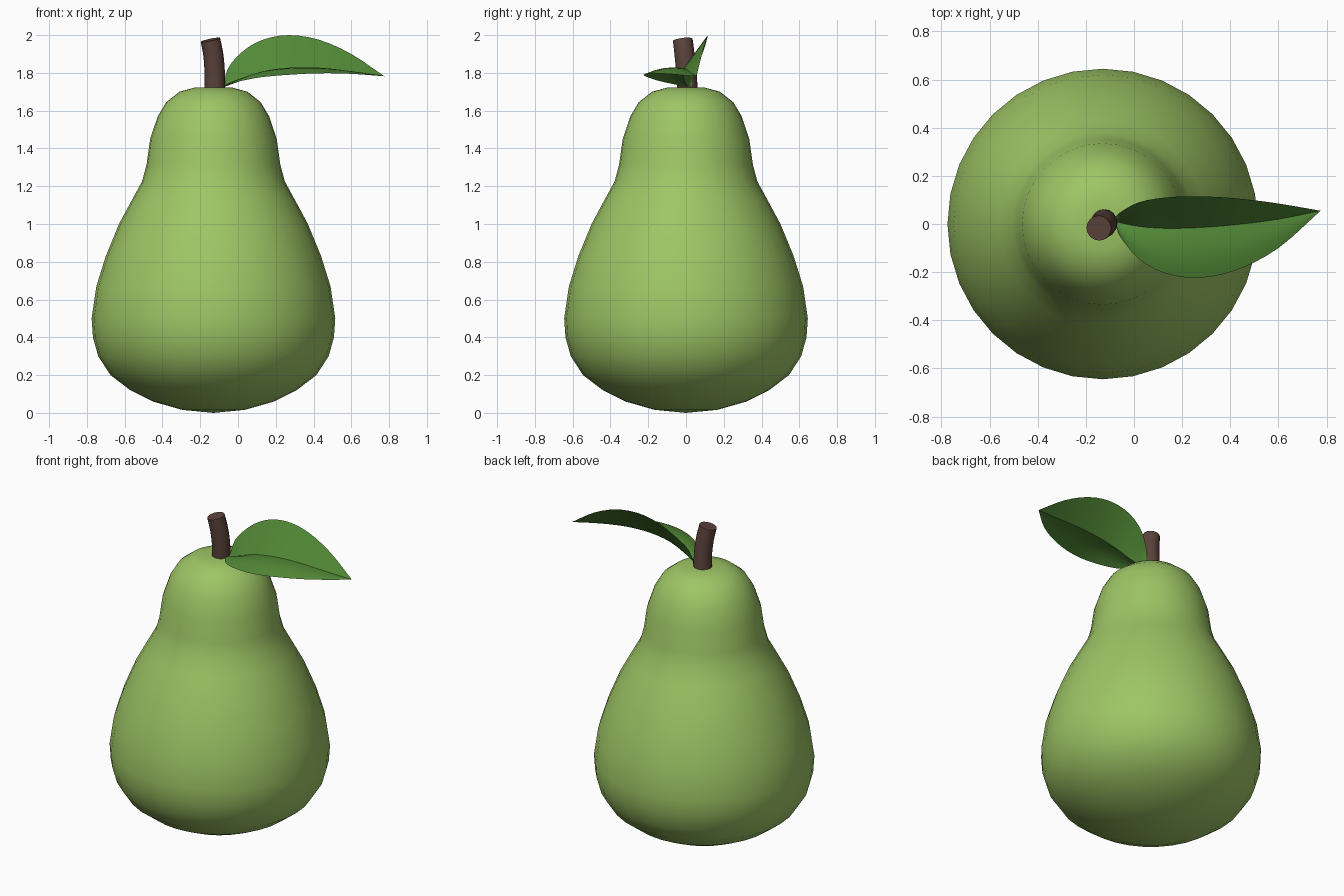
import bpy, bmesh, math
from mathutils import Vector

cube = bpy.data.objects.get("Cube")
if cube:
    bpy.data.objects.remove(cube, do_unlink=True)


def material(name, rgb):
    m = bpy.data.materials.new(name)
    m.use_nodes = True
    m.diffuse_color = (*rgb, 1)
    bsdf = m.node_tree.nodes["Principled BSDF"]
    bsdf.inputs["Base Color"].default_value = (*rgb, 1)
    bsdf.inputs["Roughness"].default_value = 0.7
    return m


def smooth_path(points, steps):
    """Catmull-Rom curve through the points."""
    p = [Vector(q) for q in points]
    p = [p[0] * 2 - p[1]] + p + [p[-1] * 2 - p[-2]]
    out = []
    for a, b, c, d in zip(p, p[1:], p[2:], p[3:]):
        for s in range(steps):
            t = s / steps
            out.append(0.5 * (2 * b + (c - a) * t + (2 * a - 5 * b + 4 * c - d) * t ** 2
                              + (3 * b - a - 3 * c + d) * t ** 3))
    return out + [p[-2]]


def loft(name, rings, mat, closed=True, capped=False, angle=40):
    """Skin a list of equally long rings, or of open rows."""
    bm = bmesh.new()
    rows = [[bm.verts.new(co) for co in ring] for ring in rings]
    n = len(rows[0])
    for low, high in zip(rows, rows[1:]):
        for j in range(n if closed else n - 1):
            k = (j + 1) % n
            bm.faces.new((low[j], low[k], high[k], high[j]))
    if capped:
        bm.faces.new(rows[0][::-1])
        bm.faces.new(rows[-1])
    bmesh.ops.remove_doubles(bm, verts=bm.verts, dist=0.0005)
    mesh = bpy.data.meshes.new(name)
    bm.to_mesh(mesh)
    bm.free()
    mesh.materials.append(mat)
    obj = bpy.data.objects.new(name, mesh)
    bpy.context.collection.objects.link(obj)
    bpy.ops.object.select_all(action='DESELECT')
    obj.select_set(True)
    bpy.context.view_layer.objects.active = obj
    bpy.ops.object.shade_smooth_by_angle(angle=math.radians(angle))
    return obj


def ring(center, radius, sides, tangent=(0, 0, 1)):
    turn = Vector((0, 0, 1)).rotation_difference(Vector(tangent))
    return [Vector(center) + turn @ Vector((radius * math.cos(a), radius * math.sin(a), 0))
            for a in (math.tau * i / sides for i in range(sides))]


skin = material("pear green", (0.34, 0.56, 0.13))
bark = material("stem brown", (0.105, 0.055, 0.045))
foliage = material("leaf green", (0.085, 0.25, 0.038))

# Fruit body: radius and height from the bottom pole to the top pole
profile = [(0, 0), (.165, .016), (.32, .06), (.44, .12), (.545, .2), (.61, .3), (.638, .4),
           (.645, .5), (.62, .67), (.57, .83), (.5, 1), (.43, 1.13), (.378, 1.225),
           (.354, 1.315), (.335, 1.45), (.295, 1.57), (.25, 1.645), (.18, 1.7),
           (.1, 1.722), (0, 1.718)]
loft("pear_body", [ring((-.13, 0, z), r, 32) for r, z in profile], skin)

# Stem: tapered bent tube with a flat cut end
path = smooth_path([(-.125, .008, 1.68), (-.123, .003, 1.79), (-.13, -.007, 1.89),
                    (-.146, -.017, 1.975)], 3)
rings = []
for i, point in enumerate(path):
    tangent = path[min(i + 1, len(path) - 1)] - path[max(i - 1, 0)]
    rings.append(ring(point, .055 - .003 * i / len(path), 16, tangent))
loft("stem", rings, bark, capped=True)

# Leaf: folded blade between a raised back edge, a midrib and a low front edge
xs = (-.075, -.055, .02, .13, .27, .43, .6, .775)


def leaf_line(ys, zs):
    return smooth_path(list(zip(xs, ys, zs)), 3)


back = leaf_line((.03, .05, .09, .11, .115, .106, .085, .055),
                 (1.725, 1.82, 1.91, 1.975, 2.0, 1.975, 1.9, 1.782))
rib = leaf_line((.01, .005, -.01, -.018, -.015, -.002, .02, .055),
                (1.725, 1.732, 1.76, 1.8, 1.822, 1.823, 1.806, 1.782))
front = leaf_line((0, -.055, -.145, -.205, -.224, -.19, -.1, .055),
                  (1.725, 1.738, 1.758, 1.778, 1.79, 1.798, 1.795, 1.782))
rows = []
for i, (b, m, f) in enumerate(zip(back, rib, front)):
    swell = math.sin(math.pi * i / (len(rib) - 1))
    sag = Vector((0, -.008, -.012)) * swell
    bulge = Vector((0, 0, .018)) * swell
    upper = [b.lerp(m, t) + sag * 4 * t * (1 - t) for t in (0, .25, .5, .75)]
    lower = [m.lerp(f, t) + bulge * 4 * t * (1 - t) for t in (0, .25, .5, .75, 1)]
    rows.append(upper + lower)
loft("leaf", rows, foliage, closed=False, angle=35)
